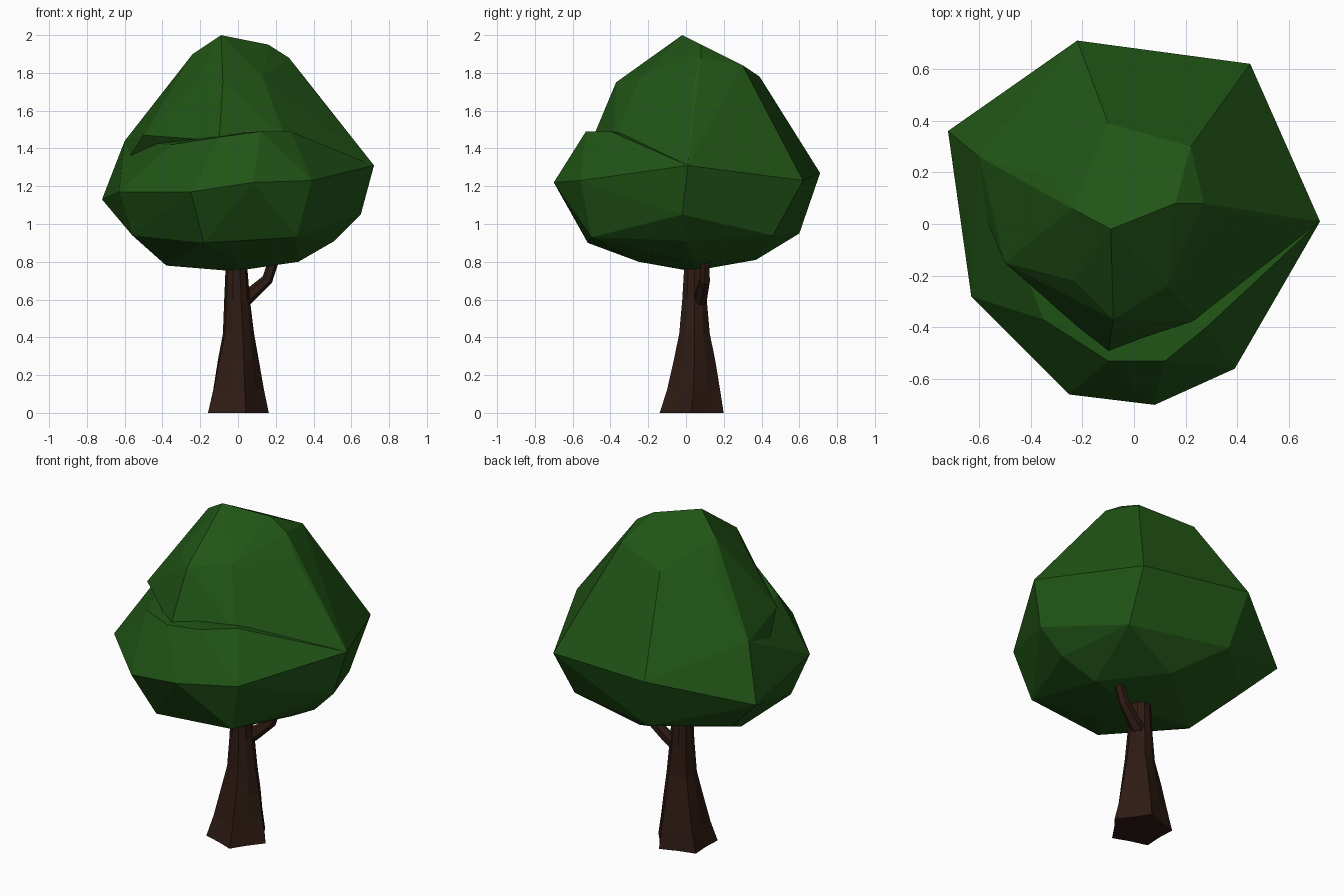
import bpy, bmesh, math
from mathutils import Vector

if "Cube" in bpy.data.objects:
    bpy.data.objects.remove(bpy.data.objects["Cube"])


def material(name, rgb):
    m = bpy.data.materials.new(name)
    m.diffuse_color = (*rgb, 1)
    m.use_nodes = True
    m.node_tree.nodes["Principled BSDF"].inputs["Base Color"].default_value = m.diffuse_color
    return m


LEAF = material("leaf_green", (0.015, 0.09, 0.008))
BARK = material("bark_brown", (0.028, 0.011, 0.007))


def finish(bm, name, mat):
    bmesh.ops.recalc_face_normals(bm, faces=bm.faces)
    me = bpy.data.meshes.new(name)
    bm.to_mesh(me)
    bm.free()
    me.materials.append(mat)
    ob = bpy.data.objects.new(name, me)
    bpy.context.collection.objects.link(ob)
    return ob


def hull(name, points):
    bm = bmesh.new()
    for p in points:
        bm.verts.new(p)
    bmesh.ops.convex_hull(bm, input=bm.verts)
    loose = [v for v in bm.verts if not v.link_faces]
    bmesh.ops.delete(bm, geom=loose, context='VERTS')
    return finish(bm, name, LEAF)


def loft(name, rings):
    bm = bmesh.new()
    loops = [[bm.verts.new(p) for p in r] for r in rings]
    n = len(loops[0])
    for a, b in zip(loops, loops[1:]):
        for i in range(n):
            j = (i + 1) % n
            bm.faces.new((a[i], a[j], b[j], b[i]))
    bm.faces.new(loops[0][::-1])
    bm.faces.new(loops[-1])
    return finish(bm, name, BARK)


# Canopy: widest ring, underside, lower shelf and crown corners
back = [(0.72, 0.01, 1.31), (0.45, 0.62, 1.23), (-0.22, 0.71, 1.27),
        (-0.72, 0.36, 1.13), (-0.63, -0.28, 1.17)]
front = [(-0.25, -0.66, 1.17), (0.08, -0.70, 1.22), (0.39, -0.56, 1.23)]
under = [(0.65, -0.02, 1.05), (0.42, 0.46, 0.94), (-0.17, 0.60, 0.95),
         (-0.52, 0.30, 0.93), (-0.56, -0.2, 0.94), (-0.18, -0.52, 0.90),
         (0.31, -0.50, 0.93), (0.51, 0.0, 0.91), (0.32, 0.05, 0.80),
         (0.05, 0.37, 0.81), (-0.38, 0.02, 0.78), (0.0, -0.25, 0.80),
         (-0.02, 0.03, 0.75)]
shelf = [(-0.60, 0.26, 1.44), (-0.35, -0.37, 1.42), (-0.10, -0.53, 1.46),
         (0.12, -0.53, 1.49), (0.28, -0.40, 1.49)]
crown_top = [(-0.09, -0.02, 2.0), (0.16, 0.08, 1.95), (-0.24, 0.06, 1.90),
             (0.27, 0.08, 1.88), (0.22, 0.30, 1.84), (-0.10, 0.39, 1.78),
             (-0.32, 0.18, 1.76), (0.36, 0.04, 1.76), (-0.08, -0.37, 1.75),
             (0.13, -0.24, 1.78), (-0.23, -0.22, 1.74)]
crown_foot = [(-0.60, 0.26, 1.44), (-0.50, -0.15, 1.47),
              (-0.10, -0.50, 1.44), (0.25, -0.38, 1.46)]

canopy = hull("canopy", back + front + under + shelf)
crown = hull("canopy_crown", back[:4] + crown_top + crown_foot + [(0, 0, 1.1)])
mod = canopy.modifiers.new("join_crown", 'BOOLEAN')
mod.operation = 'UNION'
mod.solver = 'EXACT'
mod.object = crown
bpy.context.view_layer.objects.active = canopy
bpy.ops.object.modifier_apply(modifier=mod.name)
bpy.data.objects.remove(crown)

# Trunk: tapering, with root lobes that fade upwards
# (z, centre x, centre y, radius, lobe depth)
SIDES = 10
profile = [(0.0, -0.015, 0.03, 0.178, 0.22), (0.12, -0.01, 0.04, 0.148, 0.18),
           (0.28, -0.005, 0.045, 0.115, 0.12), (0.42, 0.0, 0.045, 0.085, 0.06),
           (0.60, -0.005, 0.045, 0.068, 0.0), (0.86, -0.01, 0.045, 0.052, 0.0)]
rings = []
for z, cx, cy, r, lobe in profile:
    ring = []
    for i in range(SIDES):
        a = math.tau * i / SIDES
        k = r * (1 - lobe * (i % 2))
        ring.append((cx + k * math.cos(a), cy + k * math.sin(a), z))
    rings.append(ring)
loft("trunk", rings)

# Side branch: six-sided tube along a bent path
path = [Vector(p) for p in ((0.0, 0.06, 0.57), (0.06, 0.08, 0.62),
                            (0.155, 0.10, 0.705), (0.18, 0.10, 0.78),
                            (0.20, 0.10, 0.86))]
radii = (0.04, 0.037, 0.03, 0.028, 0.026)
rings = []
for i, (p, r) in enumerate(zip(path, radii)):
    t = (path[min(i + 1, 4)] - path[max(i - 1, 0)]).normalized()
    side = Vector((0, 1, 0)).cross(t).normalized()
    up = t.cross(side)
    rings.append([p + r * (math.cos(math.tau * k / 6) * side
                           + math.sin(math.tau * k / 6) * up) for k in range(6)])
loft("branch", rings)
